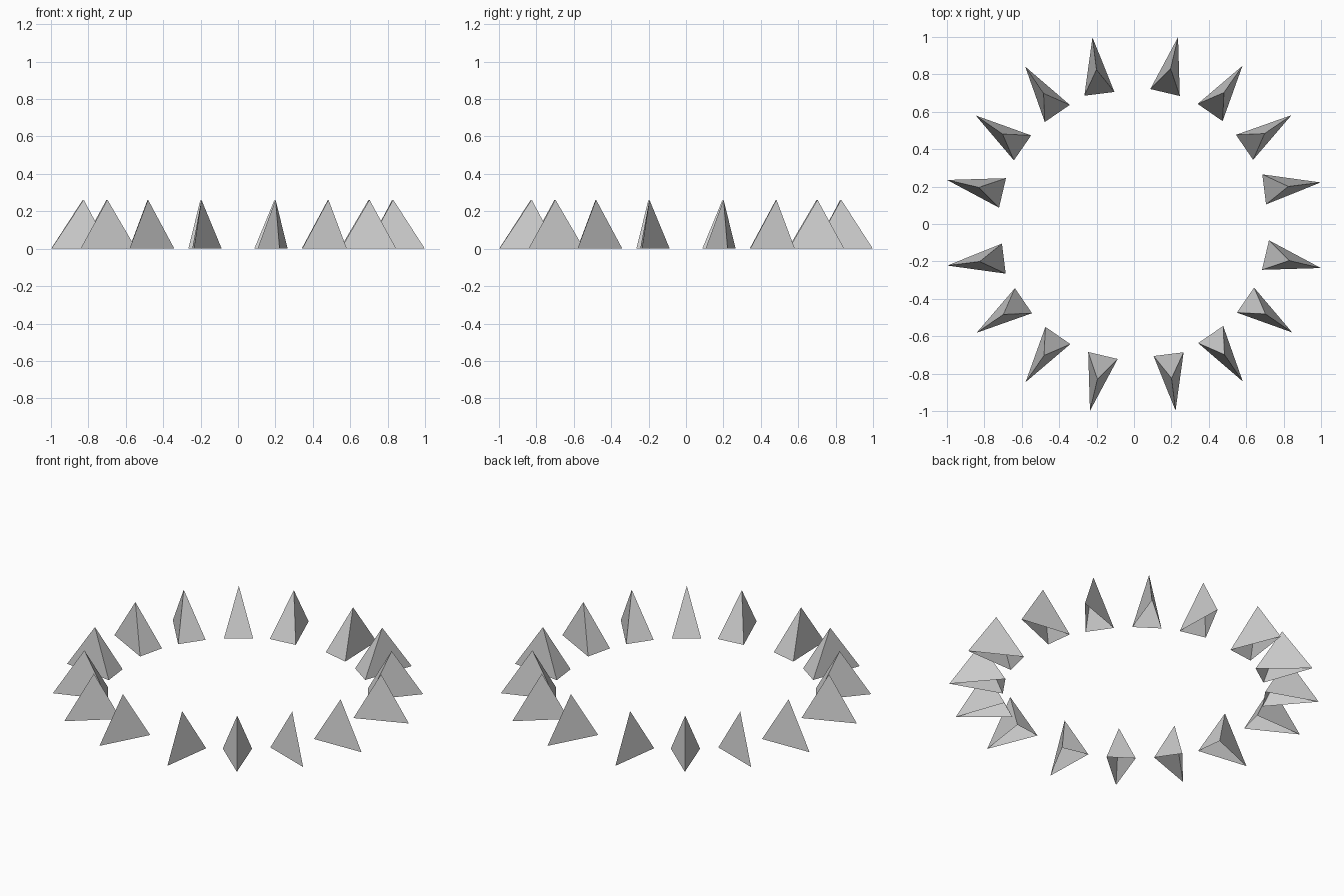
import bpy
from math import cos, sin, radians

if "Cube" in bpy.data.objects:
    bpy.data.objects.remove(bpy.data.objects["Cube"])

HEIGHT, LENGTH, APEX, HALF = 0.262, 0.304, 0.13, 0.081

# inner edge midpoint (x, y) and pointing angle of the four spikes in one quadrant
QUADRANT = [
    (0.696, 0.185, 7.0),
    (0.591, 0.410, 34.4),
    (0.407, 0.596, 55.3),
    (0.166, 0.703, 76.8),
]


def spike(name, x, y, angle, turn):
    """Three-sided spike, open underneath, its long tip pointing outward."""
    # local shape: two inner corners, outer tip, apex
    local = [(0, HALF, 0), (0, -HALF, 0), (LENGTH, 0, 0), (APEX, 0, HEIGHT)]
    a, t = radians(angle), radians(turn)
    verts = []
    for u, v, z in local:
        px = x + u * cos(a) - v * sin(a)
        py = y + u * sin(a) + v * cos(a)
        verts.append((px * cos(t) - py * sin(t), px * sin(t) + py * cos(t), z))
    mesh = bpy.data.meshes.new(name)
    # inner face and the two outer flanks
    mesh.from_pydata(verts, [], [(0, 1, 3), (1, 2, 3), (2, 0, 3)])
    obj = bpy.data.objects.new(name, mesh)
    bpy.context.collection.objects.link(obj)


# ring of sixteen spikes: the quadrant repeated four times
for q in range(4):
    for i, (x, y, angle) in enumerate(QUADRANT):
        spike(f"spike_{q * 4 + i + 1}", x, y, angle, 90 * q)
